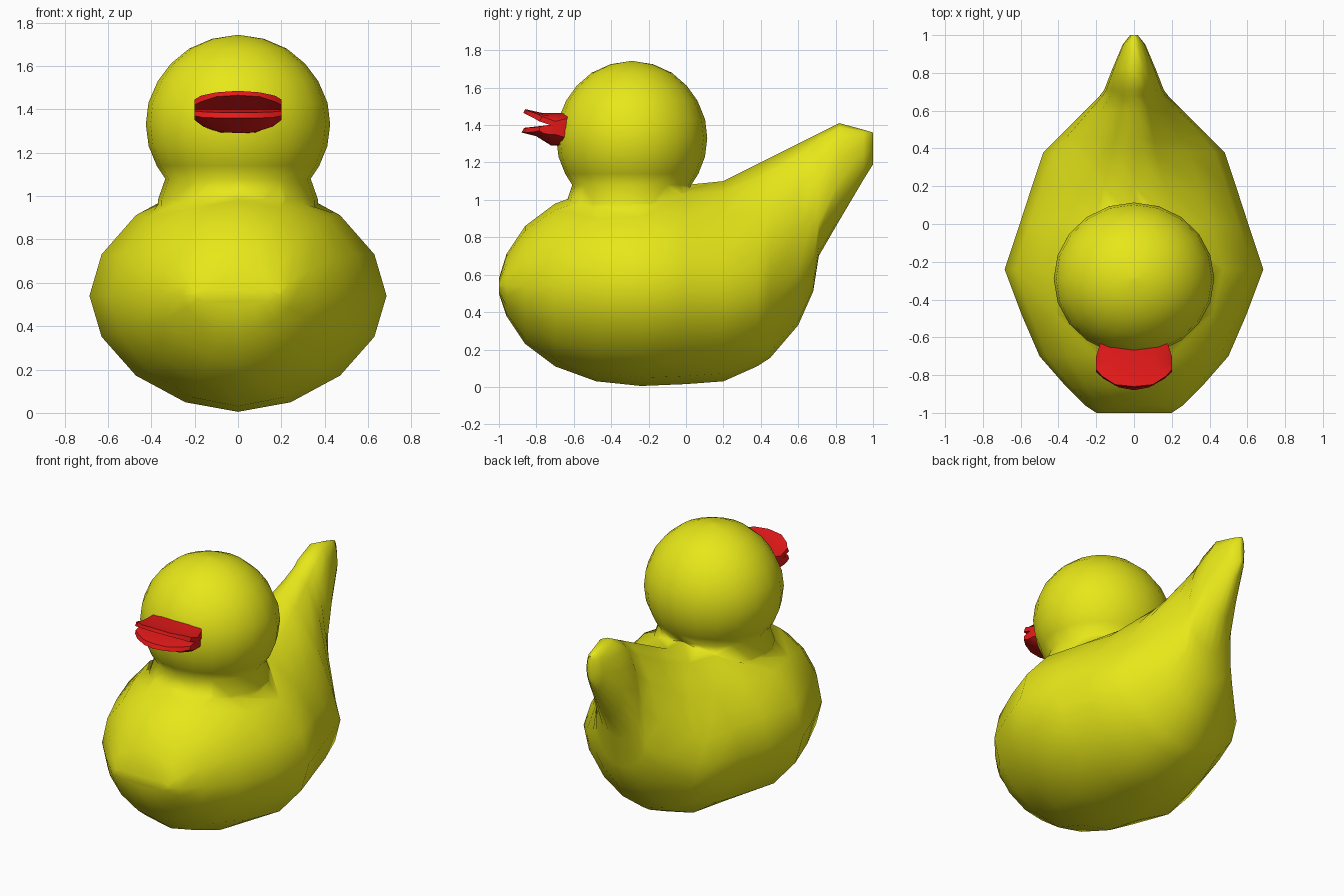
import bpy, bmesh
from math import sin, cos, pi, copysign


def material(name, color):
    m = bpy.data.materials.new(name)
    m.diffuse_color = color
    return m


yellow = material("yellow", (0.80, 0.80, 0.01, 1))
red = material("red", (0.80, 0.01, 0.01, 1))


def loft(name, rings, mat):
    """Skin a list of equal-length point rings and cap both ends."""
    bm = bmesh.new()
    vr = [[bm.verts.new(p) for p in ring] for ring in rings]
    n = len(vr[0])
    for a, b in zip(vr, vr[1:]):
        for i in range(n):
            j = (i + 1) % n
            bm.faces.new((a[i], a[j], b[j], b[i]))
    bm.faces.new(vr[0])
    bm.faces.new(vr[-1])
    bmesh.ops.recalc_face_normals(bm, faces=bm.faces)
    me = bpy.data.meshes.new(name)
    bm.to_mesh(me)
    bm.free()
    me.materials.append(mat)
    ob = bpy.data.objects.new(name, me)
    bpy.context.collection.objects.link(ob)
    return ob


def smooth(ob, angle):
    bpy.ops.object.select_all(action='DESELECT')
    ob.select_set(True)
    bpy.context.view_layer.objects.active = ob
    bpy.ops.object.shade_smooth_by_angle(angle=angle)


def section(y, bottom, top, width, mid, power, n=16):
    """Body cross-section: superellipse, its upper half pinched by power."""
    pts = []
    for k in range(n):
        c, s = cos(2 * pi * k / n), sin(2 * pi * k / n)
        e = 2 / (power if s > 0 else 1.85)
        h = top - mid if s > 0 else mid - bottom
        pts.append((width * copysign(abs(c) ** e, c), y,
                    mid + h * copysign(abs(s) ** e, s)))
    return pts


# Body with upswept tail: y, bottom, top, half width, widest height, upper power
stations = [
    (-1.00, 0.50, 0.58, 0.20, 0.54, 2.0), (-0.96, 0.38, 0.71, 0.26, 0.54, 2.0),
    (-0.86, 0.23, 0.86, 0.36, 0.54, 2.0), (-0.70, 0.11, 0.98, 0.50, 0.54, 2.0),
    (-0.48, 0.03, 1.06, 0.595, 0.54, 1.9), (-0.24, 0.005, 1.08, 0.685, 0.54, 1.85),
    (0.00, 0.015, 1.08, 0.605, 0.54, 1.8), (0.20, 0.03, 1.10, 0.54, 0.54, 1.6),
    (0.38, 0.11, 1.19, 0.48, 0.54, 1.35), (0.45, 0.155, 1.225, 0.41, 0.55, 1.4),
    (0.60, 0.33, 1.30, 0.26, 0.62, 1.6), (0.68, 0.51, 1.34, 0.18, 0.70, 1.9),
    (0.71, 0.70, 1.355, 0.158, 0.88, 2.1), (0.82, 0.89, 1.41, 0.115, 1.10, 2.2),
    (0.95, 1.11, 1.375, 0.06, 1.24, 2.2), (1.00, 1.19, 1.36, 0.02, 1.27, 2.0),
]
body = loft("body", [section(*s) for s in stations], yellow)

# Head and flared neck: height, radius
profile = [(0.90, 0.37), (0.98, 0.37), (1.08, 0.335), (1.14, 0.375), (1.23, 0.412),
           (1.33, 0.425), (1.43, 0.413), (1.53, 0.37), (1.61, 0.31),
           (1.68, 0.225), (1.725, 0.12), (1.742, 0.01)]
head = loft("head", [[(r * cos(2 * pi * k / 20), -0.29 + 0.95 * r * sin(2 * pi * k / 20), z)
                      for k in range(20)] for z, r in profile], yellow)

# Fuse the head into the body as one skin
union = body.modifiers.new("fuse_head", 'BOOLEAN')
union.operation = 'UNION'
union.solver = 'EXACT'
union.object = head
bpy.context.view_layer.objects.active = body
bpy.ops.object.modifier_apply(modifier=union.name)
bpy.data.objects.remove(head)
smooth(body, 1.2)


# Beak halves: (x, four y/z corners) mirrored across the middle
def lip(name, half):
    full = [(-x, q) for x, q in reversed(half[1:])] + half
    smooth(loft(name, [[(x, y, z) for y, z in q] for x, q in full], red), 0.7)


lip("upper_beak", [
    (0.00, [(-0.62, 1.465), (-0.77, 1.465), (-0.86, 1.485), (-0.87, 1.465), (-0.73, 1.405), (-0.62, 1.38)]),
    (0.10, [(-0.62, 1.46), (-0.76, 1.46), (-0.85, 1.478), (-0.855, 1.458), (-0.73, 1.405), (-0.62, 1.38)]),
    (0.17, [(-0.60, 1.445), (-0.74, 1.45), (-0.805, 1.463), (-0.81, 1.435), (-0.73, 1.405), (-0.60, 1.38)]),
    (0.20, [(-0.70, 1.42), (-0.74, 1.435), (-0.77, 1.445), (-0.785, 1.42), (-0.74, 1.405), (-0.70, 1.39)]),
])
lip("lower_beak", [
    (0.00, [(-0.62, 1.40), (-0.73, 1.40), (-0.865, 1.385), (-0.88, 1.36), (-0.80, 1.34), (-0.72, 1.29), (-0.60, 1.29)]),
    (0.08, [(-0.62, 1.40), (-0.73, 1.40), (-0.855, 1.385), (-0.865, 1.36), (-0.80, 1.34), (-0.72, 1.295), (-0.60, 1.29)]),
    (0.16, [(-0.60, 1.40), (-0.73, 1.40), (-0.81, 1.388), (-0.82, 1.362), (-0.78, 1.345), (-0.71, 1.32), (-0.60, 1.32)]),
    (0.20, [(-0.70, 1.395), (-0.74, 1.40), (-0.78, 1.392), (-0.785, 1.37), (-0.76, 1.355), (-0.73, 1.35), (-0.70, 1.35)]),
])
